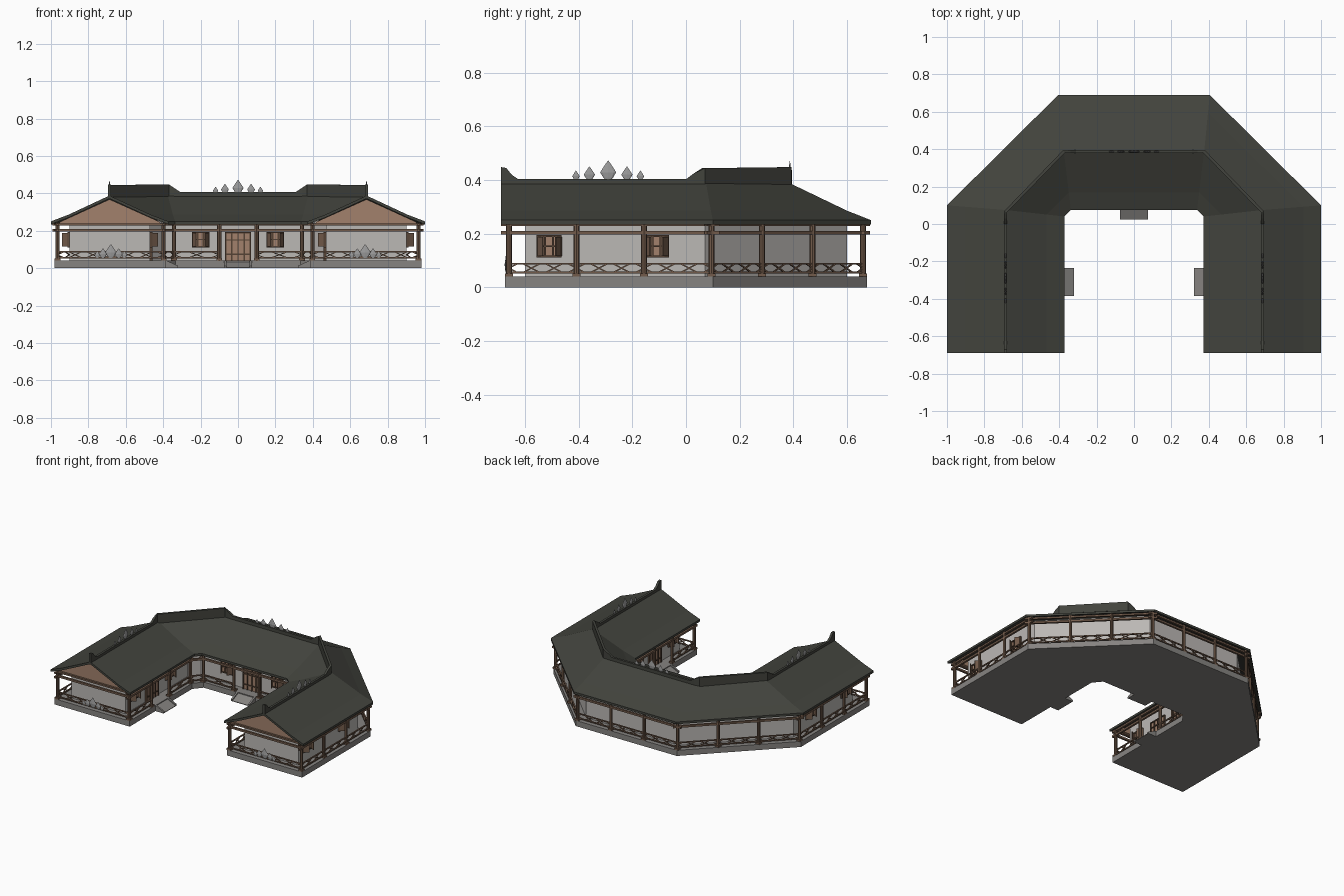
import bpy, bmesh, math
from mathutils import Vector, Matrix

if "Cube" in bpy.data.objects:
    bpy.data.objects.remove(bpy.data.objects["Cube"])


def material(name, r, g, b):
    m = bpy.data.materials.new(name)
    m.diffuse_color = (r, g, b, 1)
    m.use_nodes = True
    node = m.node_tree.nodes["Principled BSDF"]
    node.inputs["Base Color"].default_value = (r, g, b, 1)
    node.inputs["Roughness"].default_value = 0.8
    return m


ROOF = material("dark slate roof", .055, .057, .047)
WALL = material("pale plaster", .5, .48, .46)
STONE = material("grey stone", .24, .23, .22)
WOOD = material("brown timber", .17, .105, .07)
TAN = material("tan panel", .36, .22, .15)
DARK = material("dark lattice wood", .09, .055, .035)
SILVER = material("grey ornament", .33, .33, .33)


def finish(name, bm, mat):
    bmesh.ops.recalc_face_normals(bm, faces=bm.faces)
    mesh = bpy.data.meshes.new(name)
    bm.to_mesh(mesh)
    bm.free()
    mesh.materials.append(mat)
    ob = bpy.data.objects.new(name, mesh)
    bpy.context.collection.objects.link(ob)
    return ob


def mirrored(half):
    """Path running from the left wing round the back to the right wing."""
    return half + [(-x, y) for x, y in reversed(half)]


def prism(name, pts, push, mat):
    bm = bmesh.new()
    face = bm.faces.new([bm.verts.new(p) for p in pts])
    ext = bmesh.ops.extrude_face_region(bm, geom=[face])
    moved = [v for v in ext["geom"] if isinstance(v, bmesh.types.BMVert)]
    bmesh.ops.translate(bm, verts=moved, vec=push)
    return finish(name, bm, mat)


def box(bm, size, center, frame=Matrix()):
    m = frame @ Matrix.Translation(center) @ Matrix.Diagonal((*size, 1))
    bmesh.ops.create_cube(bm, size=1, matrix=m)


def bar(bm, a, b, width, height, extra=0):
    a, b = Vector(a), Vector(b)
    rot = (b - a).to_track_quat('X', 'Z').to_matrix().to_4x4()
    frame = Matrix.Translation((a + b) / 2) @ rot
    box(bm, ((b - a).length + extra, width, height), (0, 0, 0), frame)


def ring(outer, inner, z):
    return [(x, y, z) for x, y in mirrored(outer) + mirrored(inner)[::-1]]


# Stone platform and plaster walls
prism("stone_platform", ring([(.98, -.675), (.98, .1), (.4, .675)],
      [(.385, -.675), (.385, .03), (.335, .09)], 0), (0, 0, .04), STONE)
prism("plaster_walls", ring([(.9, -.6), (.9, .07), (.37, .6)],
      [(.47, -.6), (.47, .1), (.41, .165)], .04), (0, 0, .215), WALL)

# Roof shell lofted from eave to ridge to eave
EAVE = [(1, -.69), (1, .1), (.405, .69)]
RIDGE = [(.687, -.69), (.687, .075), (.375, .387)]
INNER = [(.372, -.69), (.372, .04), (.337, .075)]


def between(a, b, t):
    return [tuple(Vector(p).lerp(Vector(q), t)) for p, q in zip(a, b)]


rows = [(EAVE, .25), (between(EAVE, RIDGE, .3), .286), (RIDGE, .388),
        (between(INNER, RIDGE, .3), .286), (INNER, .25)]
bm = bmesh.new()
grid = [[bm.verts.new((x, y, z)) for x, y in mirrored(p)] for p, z in rows]
for r, s in zip(grid, grid[1:]):
    for i in range(len(r) - 1):
        bm.faces.new((r[i], r[i + 1], s[i + 1], s[i]))
bmesh.ops.recalc_face_normals(bm, faces=bm.faces)
if sum(f.normal.z for f in bm.faces) < 0:
    bmesh.ops.reverse_faces(bm, faces=bm.faces)
# Lower copy and rim give the roof its thickness
top = bm.faces[:]
low = bmesh.ops.duplicate(bm, geom=top)
bmesh.ops.translate(bm, verts=[v for v in low["geom"] if isinstance(v, bmesh.types.BMVert)],
                    vec=(0, 0, -.016))
bmesh.ops.bridge_loops(bm, edges=[e for e in bm.edges if e.is_boundary])
finish("roof", bm, ROOF)

# Ridge cap, raised along the diagonals and at the gable ends
cap = [(.687, -.69, .448), (.687, -.67, .445), (.687, -.65, .42), (.687, -.625, .403),
       (.687, 0, .403), (.687, .03, .425), (.687, .065, .444),
       (.375, .387, .448), (.34, .387, .428), (.31, .387, .408)]
cap += [(-x, y, z) for x, y, z in reversed(cap)]
bm = bmesh.new()
loops = []
for i, (x, y, z) in enumerate(cap):
    a, b = Vector(cap[max(i - 1, 0)][:2]), Vector(cap[min(i + 1, len(cap) - 1)][:2])
    d = (b - a).normalized() * .008
    loops.append([bm.verts.new(p) for p in ((x - d.y, y + d.x, .37), (x + d.y, y - d.x, .37),
                                            (x + d.y, y - d.x, z), (x - d.y, y + d.x, z))])
for p, q in zip(loops, loops[1:]):
    for k in range(4):
        bm.faces.new((p[k], p[k - 1], q[k - 1], q[k]))
bm.faces.new(loops[0])
bm.faces.new(loops[-1])
finish("ridge_cap", bm, ROOF)

# Gable panels
for side, name in ((1, "left"), (-1, "right")):
    prism(name + "_gable_panel", [(side * x, -.65, z) for x, z in
          ((.96, .232), (.95, .248), (.687, .368), (.42, .248), (.41, .232))],
          (0, .02, 0), TAN)


# Veranda posts, beams and railings
def spaced(a, b, n):
    return [tuple(Vector(a).lerp(Vector(b), i / n)) for i in range(n + 1)]


posts, beams, rails = bmesh.new(), bmesh.new(), bmesh.new()


def post(p):
    bmesh.ops.create_cone(posts, cap_ends=True, segments=8, radius1=.011, radius2=.011,
                          depth=.205, matrix=Matrix.Translation((*p, .142)))
    box(posts, (.03, .03, .012), (*p, .046))


def railing(a, b):
    a, b = Vector(a), Vector(b)
    for z in (.055, .088):
        bar(rails, (*a, z), (*b, z), .009, .007)
    n = max(1, round((b - a).length / .1))
    for i in range(n):
        p, q = a.lerp(b, i / n), a.lerp(b, (i + 1) / n)
        s, t = p.lerp(q, .35), p.lerp(q, .65)
        # Elongated hexagon in each cell
        for z in (.056, .087):
            bar(rails, (*p, .0715), (*s, z), .006, .005)
            bar(rails, (*t, z), (*q, .0715), .006, .005)


def run(pts, gap=None):
    for p in pts:
        post(p)
    for i, (p, q) in enumerate(zip(pts, pts[1:])):
        if i != gap:
            railing(p, q)
    for z, h in ((.203, .014), (.234, .012)):
        bar(beams, (*pts[0], z), (*pts[-1], z), .014, h, .06 if len(pts) == 4 else .02)


for s in (1, -1):
    corner, bend, back = (s * .965, -.66), (s * .965, .095), (s * .395, .66)
    front, nook, turn = (s * .398, -.66), (s * .398, .03), (s * .342, .098)
    run(spaced(corner, bend, 3))
    run(spaced(bend, back, 3))
    run([corner, front])
    run([front, (s * .398, -.41), (s * .398, -.21), nook], gap=1)
    run([nook, turn])
run(spaced((-.395, .66), (.395, .66), 3))
run([(-.342, .098), (-.1, .098), (.1, .098), (.342, .098)], gap=1)
finish("veranda_posts", posts, WOOD)
finish("veranda_beams", beams, WOOD)
finish("veranda_railings", rails, WOOD)

# Doors, windows and entrance ramps, placed in frames whose -y faces outward
panels, lattice, shutters, ramps = (bmesh.new() for _ in range(4))


def facing(x, y, degrees):
    return Matrix.Translation((x, y, 0)) @ Matrix.Rotation(math.radians(degrees), 4, 'Z')


def window(f):
    box(panels, (.085, .006, .075), (0, -.003, .153), f)
    for x in (-.043, -.015, .015, .043):
        box(lattice, (.007, .012, .08), (x, -.006, .153), f)
    for z in (.115, .153, .191):
        box(lattice, (.093, .012, .007), (0, -.006, z), f)
    # Two leaves standing ajar
    for s in (1, -1):
        hinge = f @ Matrix.Translation((s * .045, -.006, .152)) @ Matrix.Rotation(s * 1, 4, 'Z')
        box(shutters, (.04, .005, .072), (-s * .02, 0, 0), hinge)


def doorway(f, step):
    box(panels, (.13, .008, .15), (0, -.004, .115), f)
    for x in (-.066, -.033, 0, .033, .066):
        box(lattice, (.007, .014, .15), (x, -.007, .115), f)
    for z in (.075, .15, .19):
        box(lattice, (.139, .014, .007), (0, -.007, z), f)
    for x, w, lift in ((0, .066, 0), (-.068, .006, .008), (.068, .006, .008)):
        vs = [ramps.verts.new(f @ Vector((x + k * w, -step - y, z))) for k in (-1, 1)
              for y, z in ((0, 0), (0, .034 + lift), (.065, 0), (.065, .004 + lift))]
        bmesh.ops.convex_hull(ramps, input=vs)


doorway(facing(0, .165, 0), .075)
for s in (1, -1):
    window(facing(s * .2, .165, 0))
    doorway(facing(s * .47, -.31, -s * 90), .085)
    for y in (-.51, -.11):
        window(facing(s * .47, y, -s * 90))
        window(facing(s * .9, y, s * 90))
finish("door_and_window_panels", panels, TAN)
finish("door_and_window_lattice", lattice, DARK)
finish("window_shutters", shutters, WOOD)
finish("entrance_ramps", ramps, STONE)

# Flattened bud ornaments on the ridges and front railings
buds = bmesh.new()


def bud(f, x, width, height):
    prev = None
    for r, z in ((.15, 0), (.3, .12), (.5, .4), (.25, .72), (.02, 1)):
        loop = [buds.verts.new(f @ Vector((x + math.cos(a) * r * width,
                math.sin(a) * r * .2 * width, z * height)))
                for a in (k * math.pi / 4 for k in range(8))]
        if prev:
            for k in range(8):
                buds.faces.new((prev[k - 1], prev[k], loop[k], loop[k - 1]))
        prev = loop
    buds.faces.new(prev)


def bud_row(f, scale=1):
    for x, w, h in ((0, .06, .072), (.07, .042, .05), (.12, .028, .035)):
        for s in ((1, -1) if x else (1,)):
            bud(f, s * x * scale, w, h)


lift = Matrix.Translation((0, 0, .4))
bud_row(lift @ facing(0, .387, 0))
for s in (1, -1):
    bud_row(lift @ facing(s * .687, -.29, 90))
    bud_row(Matrix.Translation((0, 0, .055)) @ facing(s * .68, -.67, 0), .6)
finish("bud_ornaments", buds, SILVER)
